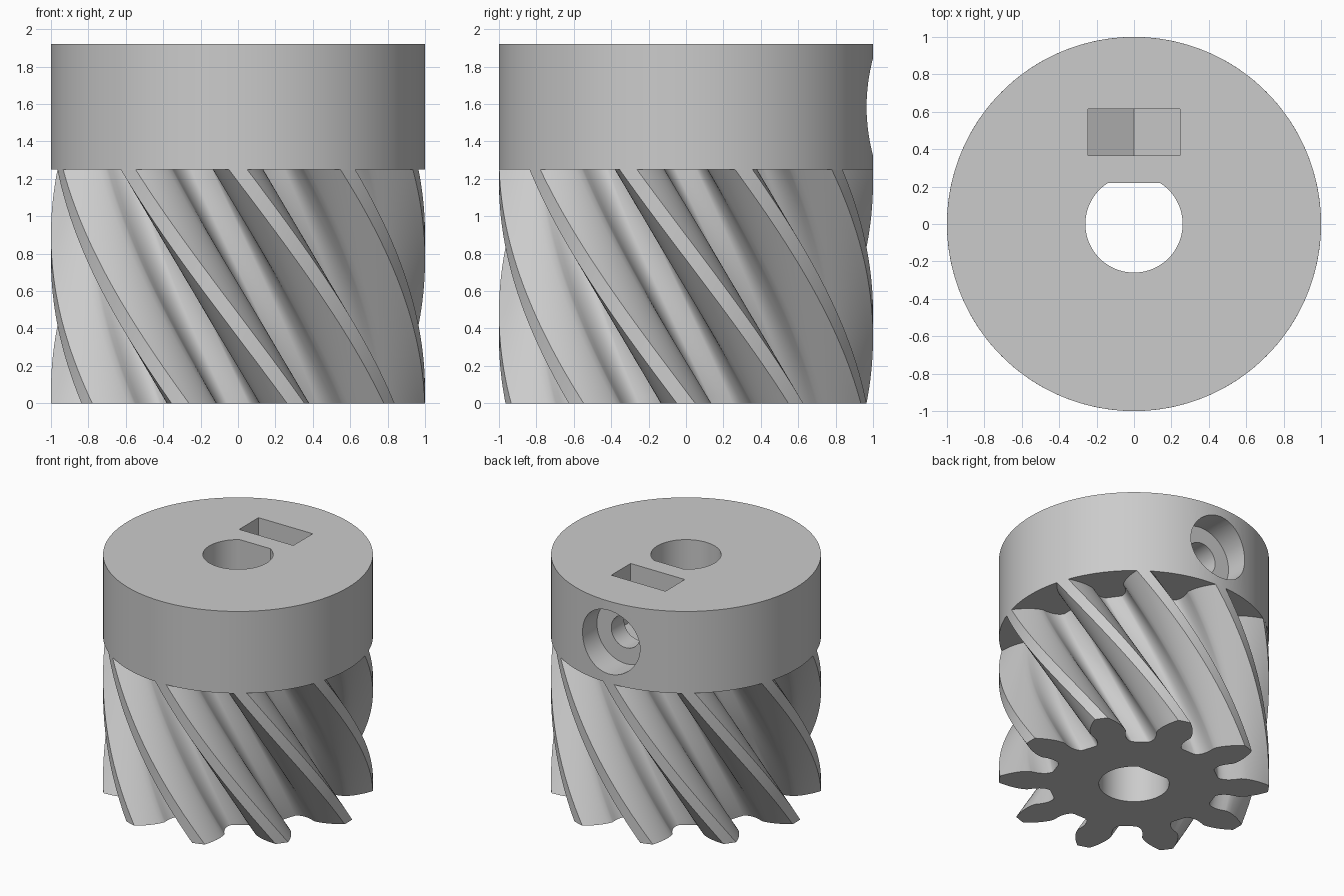
import bpy, bmesh
from math import sin, cos, tan, acos, asin, atan, hypot, pi, radians

if "Cube" in bpy.data.objects:
    bpy.data.objects.remove(bpy.data.objects["Cube"], do_unlink=True)

TEETH, GEAR_TOP, HUB_TOP = 10, 1.25, 1.92
TWIST = radians(54)
MODULE = 2 / (TEETH + 2)
PITCH_R = MODULE * TEETH / 2
ROOT_R = PITCH_R - 1.25 * MODULE
PRESSURE = radians(20)
BASE_R = PITCH_R * cos(PRESSURE)
SCREW_Z = (GEAR_TOP + HUB_TOP) / 2

grey = bpy.data.materials.new("light grey")
grey.use_nodes = True
grey.diffuse_color = (0.6, 0.6, 0.6, 1)
grey.node_tree.nodes["Principled BSDF"].inputs["Base Color"].default_value = grey.diffuse_color


def loft(name, rings):
    """Closed solid through matching rings of points."""
    bm = bmesh.new()
    rows = [[bm.verts.new(p) for p in ring] for ring in rings]
    n = len(rows[0])
    for low, high in zip(rows, rows[1:]):
        for i in range(n):
            j = (i + 1) % n
            bm.faces.new((low[i], low[j], high[j], high[i]))
    bm.faces.new(rows[0][::-1])
    bm.faces.new(rows[-1])
    bmesh.ops.recalc_face_normals(bm, faces=bm.faces)
    mesh = bpy.data.meshes.new(name)
    bm.to_mesh(mesh)
    bm.free()
    mesh.materials.append(grey)
    obj = bpy.data.objects.new(name, mesh)
    bpy.context.collection.objects.link(obj)
    return obj


def circle(r, n):
    return [(r * cos(2 * pi * i / n), r * sin(2 * pi * i / n)) for i in range(n)]


def upright(name, pts, z0, z1):
    return loft(name, [[(x, y, z) for x, y in pts] for z in (z0, z1)])


def lying(name, pts, y0, y1):
    """Prism along y, centred on the screw axis."""
    return loft(name, [[(x, y, SCREW_Z + z) for x, z in pts] for y in (y0, y1)])


def cut(obj, *cutters):
    bpy.context.view_layer.objects.active = obj
    for cutter in cutters:
        cutter.hide_render = True
        mod = obj.modifiers.new("cut", "BOOLEAN")
        mod.operation, mod.solver, mod.object = "DIFFERENCE", "EXACT", cutter
        bpy.ops.object.modifier_apply(modifier=mod.name)


def involute(angle):
    return tan(angle) - angle


def half_tooth():
    """(radius, half angle) from root to tip: undercut curve, then involute flank."""
    rack_tip = pi * MODULE / 4 - 1.25 * MODULE * tan(PRESSURE)
    pts = []
    for i in range(9):
        s = 0.052 * i
        gap = atan((rack_tip + s) / ROOT_R) - s / PITCH_R
        pts.append((hypot(ROOT_R, rack_tip + s), pi / TEETH - gap))
    for i in range(7):
        r = 0.8 + 0.2 * i / 6
        a = pi / (2 * TEETH) + involute(PRESSURE) - involute(acos(BASE_R / r))
        pts.append((r, a))
    return pts


# Helical gear: tooth outline turned as it rises
half = half_tooth()
tooth = [(r, -a) for r, a in half] + [(1, 0)] + [(r, a) for r, a in half[::-1]]
outline = [(r, a + 2 * pi * k / TEETH - pi / 2) for k in range(TEETH) for r, a in tooth]
LAYERS = 32
rings = []
for i in range(LAYERS + 1):
    t = i / LAYERS
    turn = TWIST * (1 - t)
    rings.append([(r * cos(a + turn), r * sin(a + turn), GEAR_TOP * t) for r, a in outline])
gear = loft("helical_gear", rings)

# Hub
hub = upright("hub", circle(1, 128), GEAR_TOP, HUB_TOP)

# D-shaped shaft bore
BORE_R, FLAT_Y = 0.26, 0.22
start = pi - asin(FLAT_Y / BORE_R)
sweep = pi + 2 * asin(FLAT_Y / BORE_R)
bore_pts = [(BORE_R * cos(start + sweep * i / 64), BORE_R * sin(start + sweep * i / 64))
            for i in range(65)]
bore = upright("bore_cutter", bore_pts, -0.2, HUB_TOP + 0.2)

# Nut slot with pointed floor, screw hole and counterbore
W = 0.245
slot = lying("nut_slot_cutter", [(-W, 0.6), (-W, -W * tan(pi / 6)), (0, -W / cos(pi / 6)),
                                 (W, -W * tan(pi / 6)), (W, 0.6)], 0.365, 0.615)
screw = lying("screw_cutter", circle(0.13, 48), 0.05, 0.9)
counterbore = lying("counterbore_cutter", circle(0.26, 64), 0.78, 1.2)

cut(gear, bore)
cut(hub, bore, slot, screw, counterbore)
for cutter in (bore, slot, screw, counterbore):
    bpy.data.objects.remove(cutter, do_unlink=True)

# Drop the gear's cap where it meets the hub
bm = bmesh.new()
bm.from_mesh(gear.data)
caps = [f for f in bm.faces if f.normal.z > 0.99 and f.calc_center_median().z > GEAR_TOP - 0.001]
bmesh.ops.delete(bm, geom=caps, context="FACES_ONLY")
bm.to_mesh(gear.data)
bm.free()

# Smooth curved walls, keep edges crisp
bpy.ops.object.select_all(action="DESELECT")
for obj in (gear, hub):
    obj.select_set(True)
bpy.context.view_layer.objects.active = hub
bpy.ops.object.shade_smooth_by_angle(angle=radians(30))
